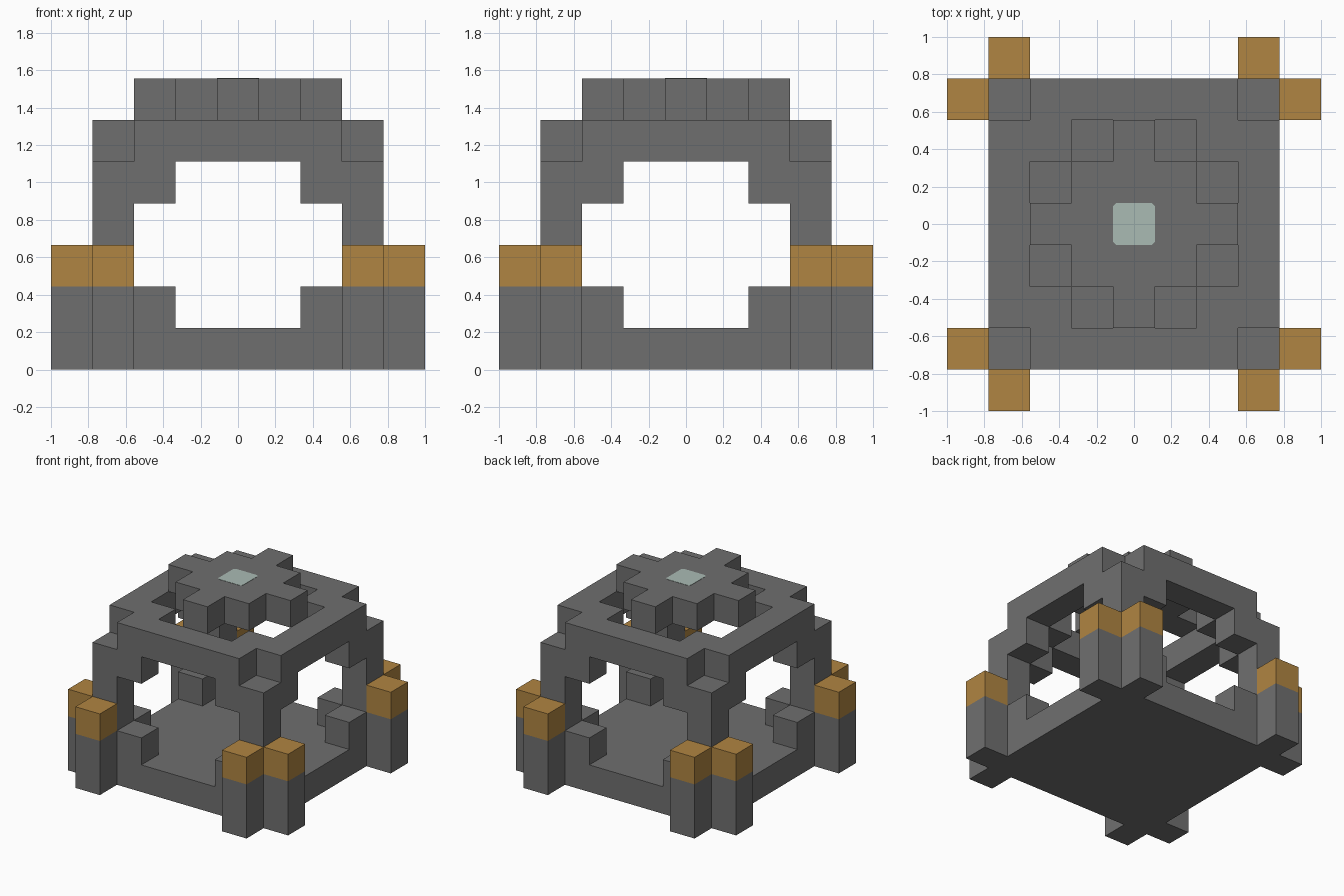
import bpy
import bmesh
from mathutils import Matrix, Vector

if "Cube" in bpy.data.objects:
    bpy.data.objects.remove(bpy.data.objects["Cube"], do_unlink=True)

U = 2 / 9  # one block


def material(name, color):
    mat = bpy.data.materials.new(name)
    mat.use_nodes = True
    mat.diffuse_color = color
    mat.node_tree.nodes["Principled BSDF"].inputs["Base Color"].default_value = color
    return mat


STONE = material("grey stone", (0.159, 0.159, 0.159, 1))
GOLD = material("gold", (0.434, 0.235, 0.054, 1))
GLASS = material("pale green", (0.402, 0.497, 0.456, 1))


def blocks(name, mat, boxes):
    """Boxes given as centre cell x, y, bottom level, and size in blocks."""
    bm = bmesh.new()
    for x, y, z, sx, sy, sz in boxes:
        place = Matrix.Translation(Vector((x, y, z + sz / 2)) * U)
        size = Matrix.Diagonal((sx * U, sy * U, sz * U, 1))
        bmesh.ops.create_cube(bm, size=1, matrix=place @ size)
    mesh = bpy.data.meshes.new(name)
    bm.to_mesh(mesh)
    bm.free()
    mesh.materials.append(mat)
    obj = bpy.data.objects.new(name, mesh)
    bpy.context.collection.objects.link(obj)
    return obj


# Floor slab
blocks("floor", STONE, [(0, 0, 0, 7, 7, 1)])

# Four corners, each with a post, buttresses, gold caps and steps
for side, sx in (("left", 1), ("right", -1)):
    for end, sy in (("front", -1), ("back", 1)):
        tag = end + "_" + side
        x, y = 3 * sx, 3 * sy
        blocks("post_" + tag, STONE, [(x, y, 1, 1, 1, 4)])
        outer = [(x + sx, y), (x, y + sy)]
        inner = [(x - sx, y), (x, y - sy)]
        blocks("buttresses_" + tag, STONE, [(*p, 0, 1, 1, 2) for p in outer])
        blocks("gold_caps_" + tag, GOLD, [(*p, 2, 1, 1, 1) for p in outer])
        blocks("lower_steps_" + tag, STONE, [(*p, 1, 1, 1, 1) for p in inner])
        blocks("upper_brackets_" + tag, STONE, [(*p, 4, 1, 1, 1) for p in inner])
        blocks("roof_corner_" + tag, STONE, [(x - sx, y - sy, 5, 1, 1, 1)])

# Roof ring beams
blocks("roof_beams", STONE,
       [(0, s * 3, 5, 5, 1, 1) for s in (-1, 1)] +
       [(s * 3, 0, 5, 1, 5, 1) for s in (-1, 1)])

# Raised roof cap with a tab on each side
blocks("roof_cap", STONE,
       [(0, 0, 6, 3, 3, 1)] +
       [(0, s * 2, 6, 1, 1, 1) for s in (-1, 1)] +
       [(s * 2, 0, 6, 1, 1, 1) for s in (-1, 1)])

# Skylight plate with clipped corners
skylight = blocks("skylight", GLASS, [(0, 0, 6.99, 1, 1, 0.02)])
bm = bmesh.new()
bm.from_mesh(skylight.data)
uprights = [e for e in bm.edges if abs(e.verts[0].co.z - e.verts[1].co.z) > 0.001]
bmesh.ops.bevel(bm, geom=uprights, offset=0.015, segments=1, affect='EDGES')
bm.to_mesh(skylight.data)
bm.free()
